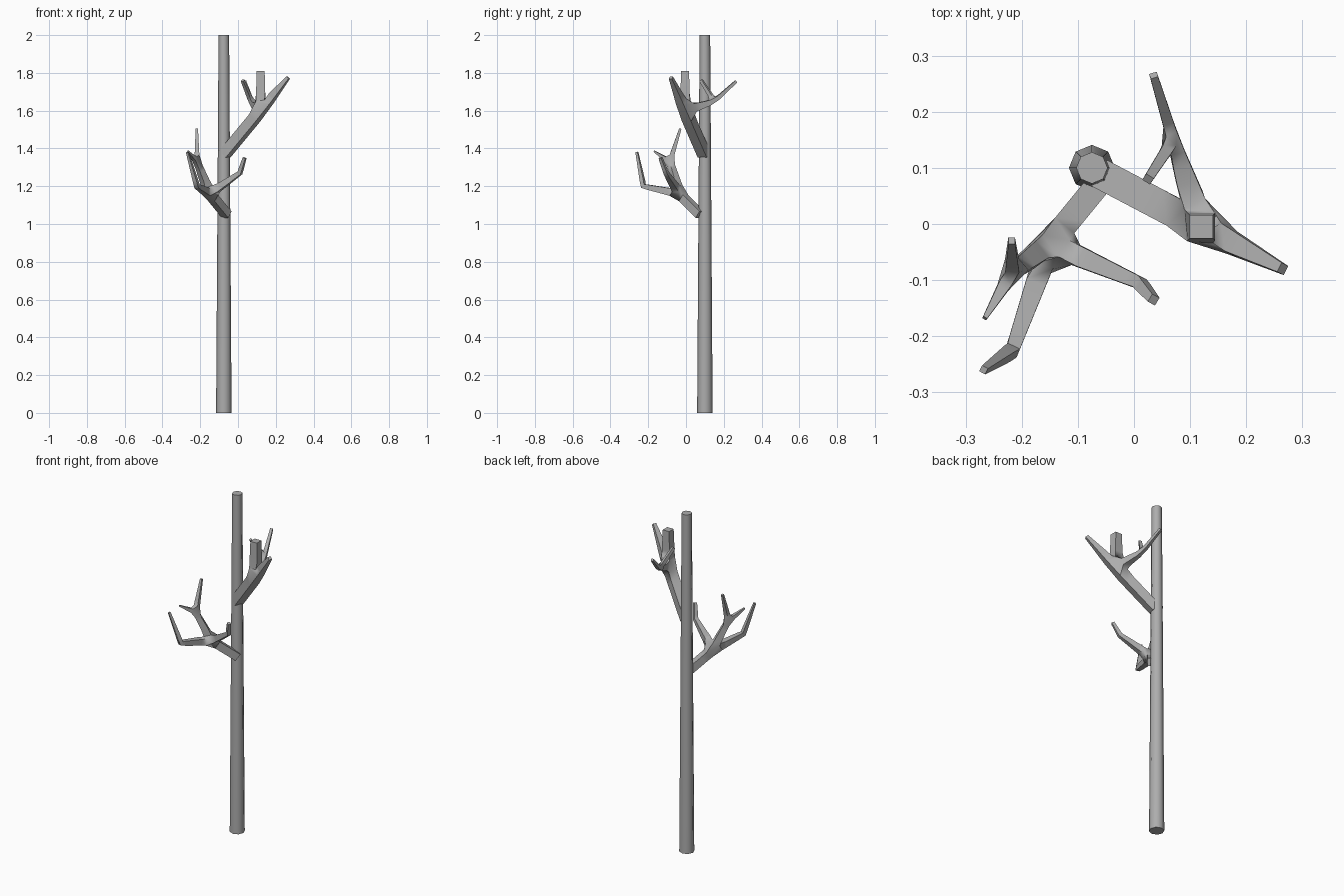
import bpy
from mathutils import Vector

cube = bpy.data.objects.get("Cube")
if cube:
    bpy.data.objects.remove(cube, do_unlink=True)

bark = bpy.data.materials.new("grey_bark")
bark.use_nodes = True
colour = (0.42, 0.42, 0.42, 1)
bark.diffuse_color = colour
bark.node_tree.nodes["Principled BSDF"].inputs["Base Color"].default_value = colour


def finish(obj):
    obj.data.materials.append(bark)
    bpy.ops.object.select_all(action="DESELECT")
    obj.select_set(True)
    bpy.context.view_layer.objects.active = obj
    bpy.ops.object.shade_smooth_by_angle(angle=1.05)


def branch(name, nodes, links):
    """Skin a forked skeleton; each node is (x, y, z, half width)."""
    mesh = bpy.data.meshes.new(name)
    mesh.from_pydata([n[:3] for n in nodes], links, [])
    obj = bpy.data.objects.new(name, mesh)
    bpy.context.collection.objects.link(obj)
    bpy.context.view_layer.objects.active = obj
    obj.select_set(True)
    skin = obj.modifiers.new("Skin", "SKIN")
    skin.use_smooth_shade = True
    for i, (vert, node) in enumerate(zip(mesh.skin_vertices[0].data, nodes)):
        vert.radius = (node[3], node[3])
        vert.use_root = i == 0
    bpy.ops.object.modifier_apply(modifier=skin.name)
    finish(obj)


# Trunk: tapered octagonal pole
bpy.ops.mesh.primitive_cone_add(vertices=8, radius1=0.041, radius2=0.028,
                                depth=2, location=(-0.075, 0.1, 1))
trunk = bpy.context.object
trunk.name = "trunk"
finish(trunk)

# Upper branch: stub, outer twig and a forked back twig
branch("upper_branch", [
    (-0.07, 0.095, 1.37, 0.027),
    (0.12, -0.005, 1.60, 0.027),
    (0.12, -0.005, 1.81, 0.021),
    (0.265, -0.08, 1.775, 0.009),
    (0.07, 0.15, 1.65, 0.011),
    (0.035, 0.265, 1.755, 0.007),
    (0.025, 0.08, 1.76, 0.008),
], [(0, 1), (1, 2), (1, 3), (1, 4), (4, 5), (4, 6)])

# Lower branch: bent inner twig, bent outer twig and a forked upright twig
branch("lower_branch", [
    (-0.06, 0.075, 1.05, 0.022),
    (-0.15, -0.035, 1.16, 0.022),
    (0.01, -0.105, 1.27, 0.011),
    (0.035, -0.135, 1.35, 0.008),
    (-0.217, -0.225, 1.20, 0.012),
    (-0.268, -0.26, 1.38, 0.006),
    (-0.217, -0.085, 1.33, 0.014),
    (-0.218, -0.03, 1.505, 0.006),
    (-0.266, -0.168, 1.385, 0.004),
], [(0, 1), (1, 2), (2, 3), (1, 4), (4, 5), (1, 6), (6, 7), (6, 8)])
